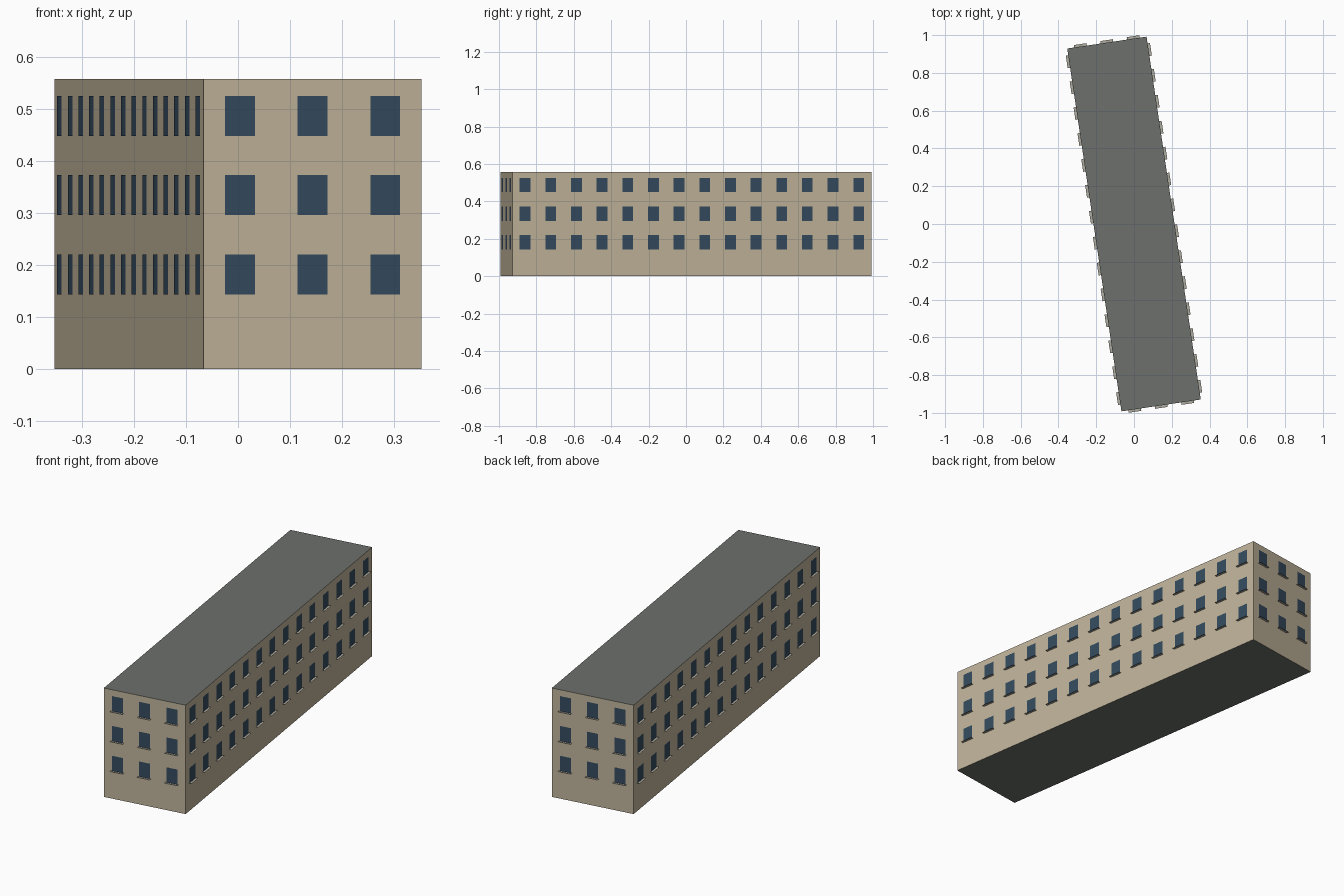
import bpy, math
from mathutils import Matrix, Vector

if "Cube" in bpy.data.objects:
    bpy.data.objects.remove(bpy.data.objects["Cube"])

W, L, H = 0.4246, 1.942, 0.558          # footprint and height
TURN = Matrix.Rotation(math.radians(8.5), 4, 'Z')
WIN_W, WIN_H = 0.058, 0.077
ROWS = [0.143, 0.296, 0.449]            # window bottom heights
SILL_W, SILL_D = 0.067, 0.013


def material(name, rgb):
    m = bpy.data.materials.new(name)
    m.diffuse_color = (*rgb, 1)
    m.use_nodes = True
    m.node_tree.nodes["Principled BSDF"].inputs["Base Color"].default_value = m.diffuse_color
    return m


wall_mat = material("stone_wall", (0.52, 0.45, 0.32))
roof_mat = material("grey_roof", (0.15, 0.16, 0.145))
glass_mat = material("blue_glass", (0.035, 0.07, 0.11))
sill_mat = material("sill_stone", (0.42, 0.40, 0.35))


def make(name, quads, mat):
    """One object from a list of four-point faces, turned with the building."""
    verts = [TURN @ Vector(p) for q in quads for p in q]
    faces = [tuple(range(4 * i, 4 * i + 4)) for i in range(len(quads))]
    me = bpy.data.meshes.new(name)
    me.from_pydata(verts, [], faces)
    me.materials.append(mat)
    ob = bpy.data.objects.new(name, me)
    bpy.context.collection.objects.link(ob)
    return ob


# Facades: walls, flat windows and thin projecting sills
walls, windows, sills = [], [], []
for k, (length, dist, bays) in enumerate([(W, L / 2, 3), (L, W / 2, 14)] * 2):
    spin = Matrix.Rotation(k * math.pi / 2, 4, 'Z')

    def at(u, out, z):
        return spin @ Vector((u, -dist - out, z))

    h = length / 2
    walls.append([at(-h, 0, 0), at(h, 0, 0), at(h, 0, H), at(-h, 0, H)])
    for i in range(bays):
        u = -h + (i + 0.5) * length / bays
        for z in ROWS:
            a, b = u - WIN_W / 2, u + WIN_W / 2
            windows.append([at(a, .001, z), at(b, .001, z),
                            at(b, .001, z + WIN_H), at(a, .001, z + WIN_H)])
            a, b = u - SILL_W / 2, u + SILL_W / 2
            sills.append([at(a, SILL_D, z), at(b, SILL_D, z),
                          at(b, 0, z), at(a, 0, z)])

make("walls", walls, wall_mat)
make("windows", windows, glass_mat)
make("window_sills", sills, sill_mat)

# Flat roof and underside
x, y = W / 2, L / 2
make("roof", [[(-x, -y, H), (x, -y, H), (x, y, H), (-x, y, H)]], roof_mat)
make("underside", [[(-x, y, 0), (x, y, 0), (x, -y, 0), (-x, -y, 0)]], roof_mat)
